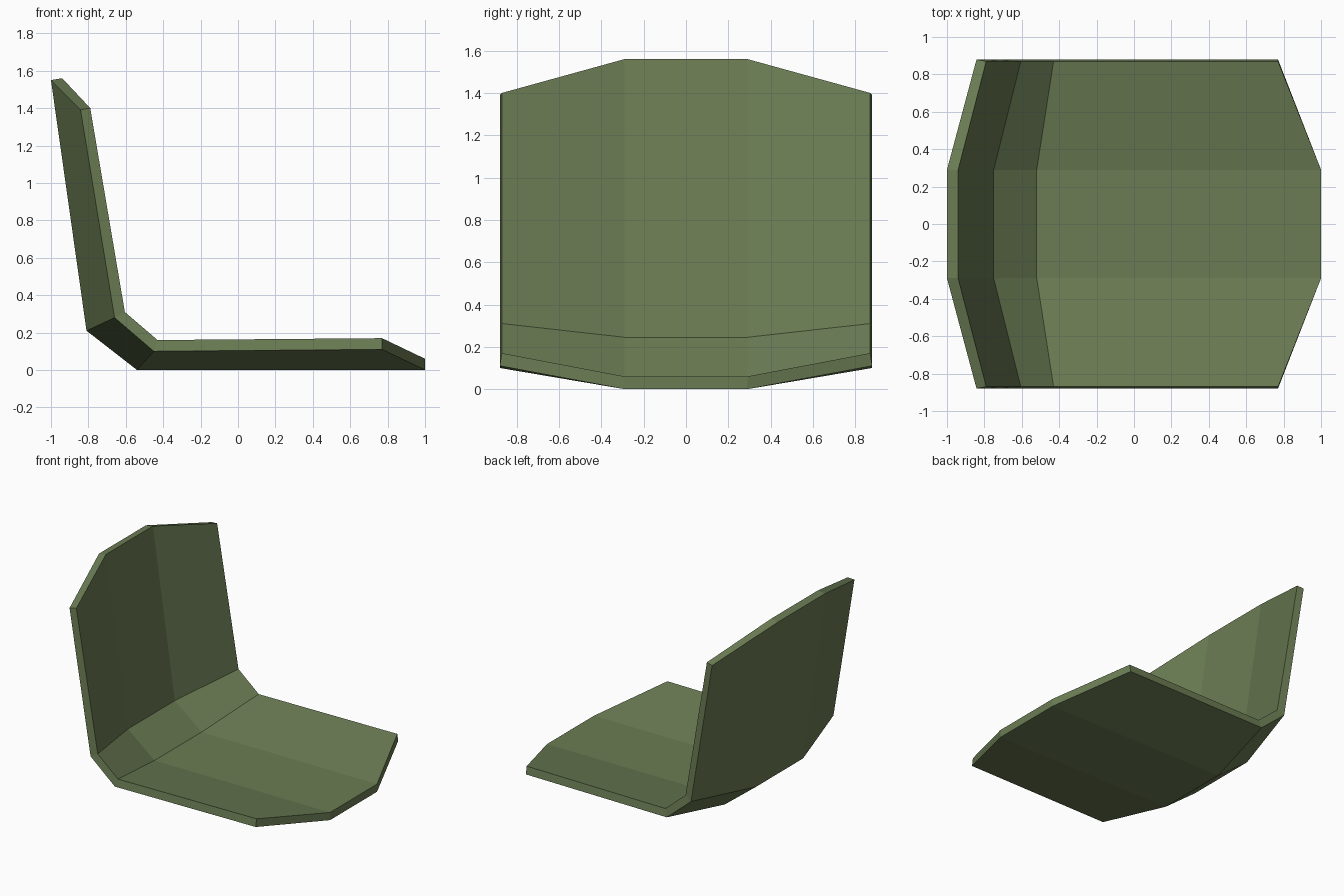
import bpy, bmesh

if "Cube" in bpy.data.objects:
    bpy.data.objects.remove(bpy.data.objects["Cube"])

# Side profiles (x, z) running from backrest top to seat front
MID_OUT = [(-1.0, 1.55), (-0.81, 0.21), (-0.54, 0.0), (1.0, 0.0)]
MID_IN = [(-0.94, 1.56), (-0.75, 0.245), (-0.52, 0.06), (1.0, 0.06)]
END_OUT = [(-0.842, 1.392), (-0.66, 0.28), (-0.45, 0.10), (0.77, 0.11)]
END_IN = [(-0.79, 1.40), (-0.605, 0.31), (-0.43, 0.16), (0.77, 0.17)]

green = bpy.data.materials.new("olive_green")
green.diffuse_color = (0.147, 0.202, 0.088, 1)
green.use_nodes = True
green.node_tree.nodes["Principled BSDF"].inputs["Base Color"].default_value = green.diffuse_color

bm = bmesh.new()


def column(profile, y):
    return [bm.verts.new((x, y, z)) for x, z in profile]


# Four columns across the width, for the outer and inner skins
outer = [column(END_OUT, -0.88), column(MID_OUT, -0.29),
         column(MID_OUT, 0.29), column(END_OUT, 0.88)]
inner = [column(END_IN, -0.87), column(MID_IN, -0.29),
         column(MID_IN, 0.29), column(END_IN, 0.87)]

# Skins
for skin in (outer, inner):
    for a, b in zip(skin, skin[1:]):
        for k in range(3):
            bm.faces.new((a[k], a[k + 1], b[k + 1], b[k]))

# Rims: top and front edges, then the two sides
for k in (0, 3):
    for i in range(3):
        bm.faces.new((outer[i][k], outer[i + 1][k], inner[i + 1][k], inner[i][k]))
for i in (0, 3):
    for k in range(3):
        bm.faces.new((outer[i][k], outer[i][k + 1], inner[i][k + 1], inner[i][k]))

bmesh.ops.recalc_face_normals(bm, faces=bm.faces)
mesh = bpy.data.meshes.new("seat_shell")
bm.to_mesh(mesh)
bm.free()
mesh.materials.append(green)
bpy.context.collection.objects.link(bpy.data.objects.new("seat_shell", mesh))
